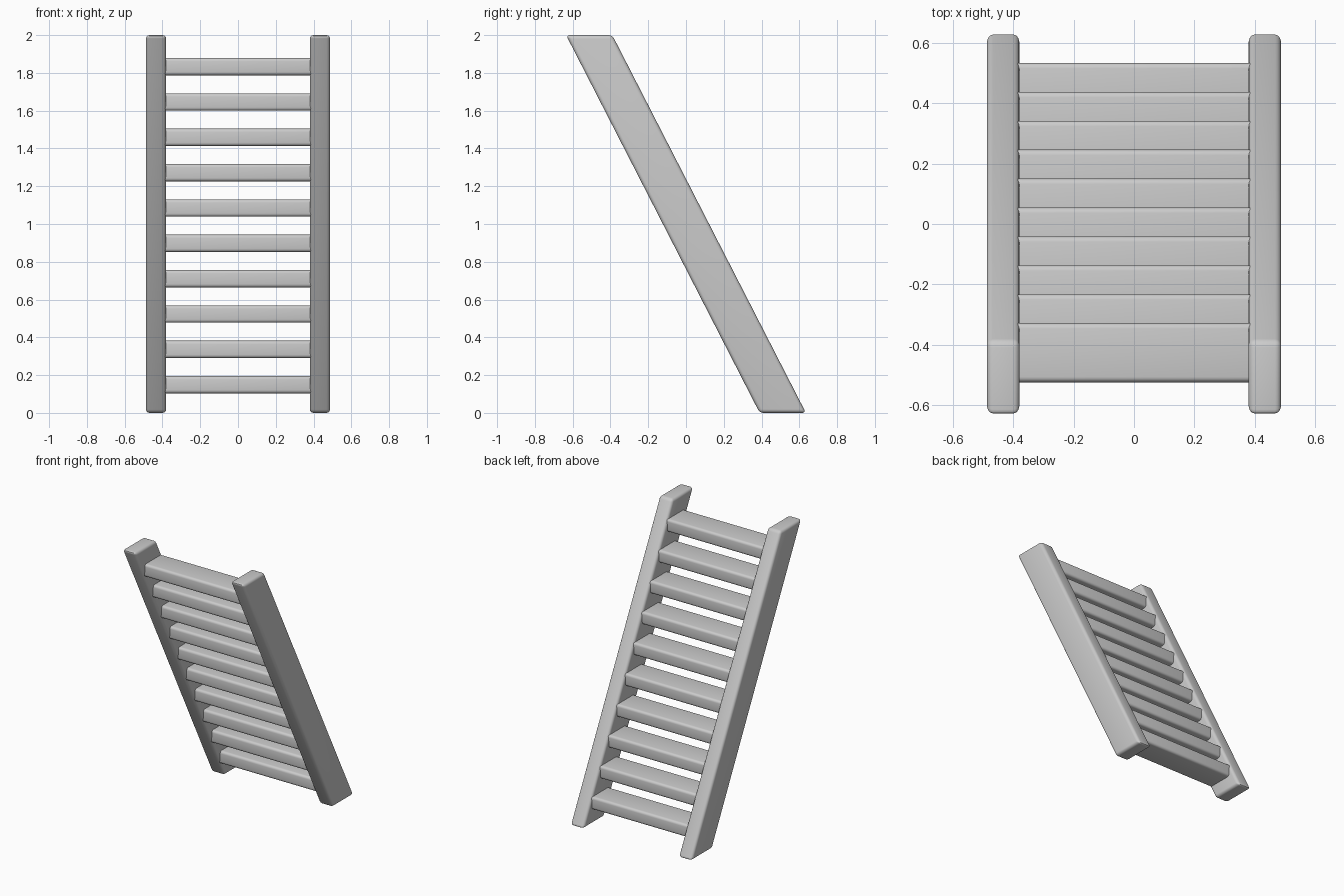
import bpy, bmesh

if "Cube" in bpy.data.objects:
    bpy.data.objects.remove(bpy.data.objects["Cube"])

SLOPE = 0.5125  # backward shift of the rails per unit of height


def add_bevelled(name, bm, width):
    bmesh.ops.recalc_face_normals(bm, faces=bm.faces)
    mesh = bpy.data.meshes.new(name)
    bm.to_mesh(mesh)
    bm.free()
    obj = bpy.data.objects.new(name, mesh)
    bpy.context.collection.objects.link(obj)
    bev = obj.modifiers.new("rounded_edges", 'BEVEL')
    bev.width = width
    bev.segments = 4
    bev.limit_method = 'NONE'
    bpy.ops.object.select_all(action='DESELECT')
    obj.select_set(True)
    bpy.context.view_layer.objects.active = obj
    bpy.ops.object.modifier_apply(modifier=bev.name)
    bpy.ops.object.shade_smooth_by_angle()
    return obj


def box(x0, x1, cy, cz, depth, height, shear=0.0):
    bm = bmesh.new()
    bmesh.ops.create_cube(bm, size=1)
    for v in bm.verts:
        z = v.co.z * height
        v.co = ((x0 + x1) / 2 + v.co.x * (x1 - x0),
                cy + v.co.y * depth - z * shear, cz + z)
    return bm


# Leaning side rails, cut level at floor and top
for side, label in ((-1, "left"), (1, "right")):
    x0, x1 = sorted((side * 0.38, side * 0.488))
    add_bevelled(label + "_rail", box(x0, x1, 0, 1, 0.245, 2.0, SLOPE), 0.02)

# Level treads, ends let into the rails
COUNT = 10
for i in range(COUNT):
    z = 0.149 + i * (1.833 - 0.149) / (COUNT - 1)
    add_bevelled(f"tread_{i + 1}",
                 box(-0.42, 0.42, (1 - z) * SLOPE, z, 0.196, 0.092), 0.018)
